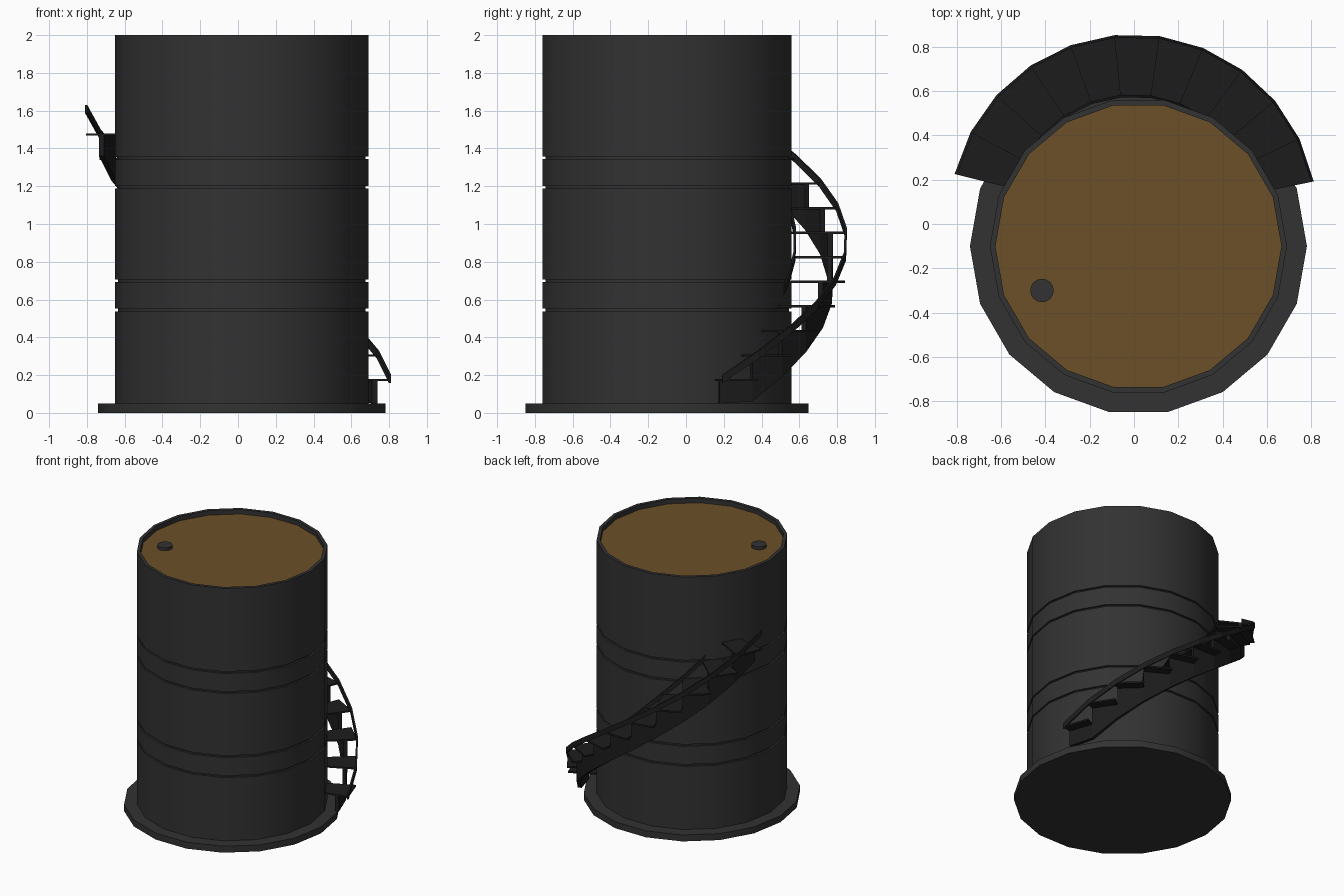
import bpy, bmesh, math
from math import cos, sin, radians

if "Cube" in bpy.data.objects:
    bpy.data.objects.remove(bpy.data.objects["Cube"])

SIDES = 18
TANK = (0.02, -0.10)          # tank axis
STAIR = (-0.003, 0.025)       # stair axis
STEPS, A0, DA = 11, 11.6, 14.04
Z0, RISE = 0.18, 0.13


def material(name, rgb):
    m = bpy.data.materials.new(name)
    m.diffuse_color = (*rgb, 1)
    m.use_nodes = True
    m.node_tree.nodes["Principled BSDF"].inputs["Base Color"].default_value = m.diffuse_color
    return m


dark = material("dark_steel", (0.032, 0.032, 0.032))
black = material("black_steel", (0.012, 0.012, 0.012))
rust = material("rusty_brown", (0.15, 0.08, 0.022))


def finish(name, bm, mat, smooth=False):
    bmesh.ops.remove_doubles(bm, verts=bm.verts, dist=1e-5)
    bmesh.ops.recalc_face_normals(bm, faces=bm.faces)
    me = bpy.data.meshes.new(name)
    bm.to_mesh(me)
    bm.free()
    me.materials.append(mat)
    ob = bpy.data.objects.new(name, me)
    bpy.context.collection.objects.link(ob)
    if smooth:
        bpy.ops.object.select_all(action='DESELECT')
        ob.select_set(True)
        bpy.context.view_layer.objects.active = ob
        bpy.ops.object.shade_smooth_by_angle(angle=radians(30))
    return ob


def lathe(name, profile, mat, centre=TANK, sides=SIDES, smooth=True):
    """Revolve an open (r, z) profile and cap both ends."""
    bm = bmesh.new()
    rings = []
    for r, z in profile:
        rings.append([bm.verts.new((centre[0] + r * cos(2 * math.pi * i / sides),
                                    centre[1] + r * sin(2 * math.pi * i / sides), z))
                      for i in range(sides)])
    for a, b in zip(rings, rings[1:]):
        for i in range(sides):
            j = (i + 1) % sides
            bm.faces.new((a[i], a[j], b[j], b[i]))
    bm.faces.new(rings[0][::-1])
    bm.faces.new(rings[-1])
    return finish(name, bm, mat, smooth)


def sweep(bm, sections, r0, r1):
    """Skin box sections (step position, bottom z, top z) around the stair axis."""
    rings = []
    for s, zb, zt in sections:
        a = radians(A0 + DA * s)
        rings.append([bm.verts.new((STAIR[0] + r * cos(a), STAIR[1] + r * sin(a), z))
                      for r, z in ((r0, zb), (r1, zb), (r1, zt), (r0, zt))])
    for a, b in zip(rings, rings[1:]):
        for i in range(4):
            j = (i + 1) % 4
            bm.faces.new((a[i], a[j], b[j], b[i]))
    bm.faces.new(rings[0][::-1])
    bm.faces.new(rings[-1])


# Base slab
lathe("base_plinth", [(0.76, 0), (0.76, 0.05)], dark)

# Tank wall with four grooves and a raised rim
wall = [(0.67, 0.04)]
for z in (0.545, 0.70, 1.195, 1.35):
    wall += [(0.67, z - 0.007), (0.655, z - 0.007), (0.655, z + 0.007), (0.67, z + 0.007)]
wall += [(0.67, 2.0), (0.645, 2.0), (0.645, 1.95)]
lathe("tank_wall", wall, dark)

# Recessed lid and filler cap
lathe("tank_lid", [(0.645, 1.955), (0.645, 1.965)], rust)
lathe("filler_cap", [(0.053, 1.96), (0.053, 1.988)], dark, (-0.415, -0.30), 16)

# Stair treads
for i in range(STEPS):
    bm = bmesh.new()
    z = Z0 + RISE * i
    sweep(bm, [(i, z - 0.012, z), (i + 1, z - 0.012, z)], 0.555, 0.826)
    finish(f"stair_tread_{i + 1}", bm, black)

# Saw-toothed stringer under the treads
sections = []
for i in range(STEPS):
    top = Z0 + RISE * i - 0.006
    for s in (i, i + 1):
        sections.append((s, max(0.05, Z0 + RISE * s - 0.25), top))
bm = bmesh.new()
sweep(bm, sections, 0.728, 0.756)
finish("stair_stringer", bm, black)

# Slim side rails following the tread noses
for name, r in (("inner_side_rail", 0.549), ("outer_side_rail", 0.819)):
    bm = bmesh.new()
    line = [Z0 + RISE * s for s in range(STEPS + 1)]
    sweep(bm, [(s, z - 0.023, z + 0.02) for s, z in enumerate(line)], r, r + 0.012)
    finish(name, bm, black)
